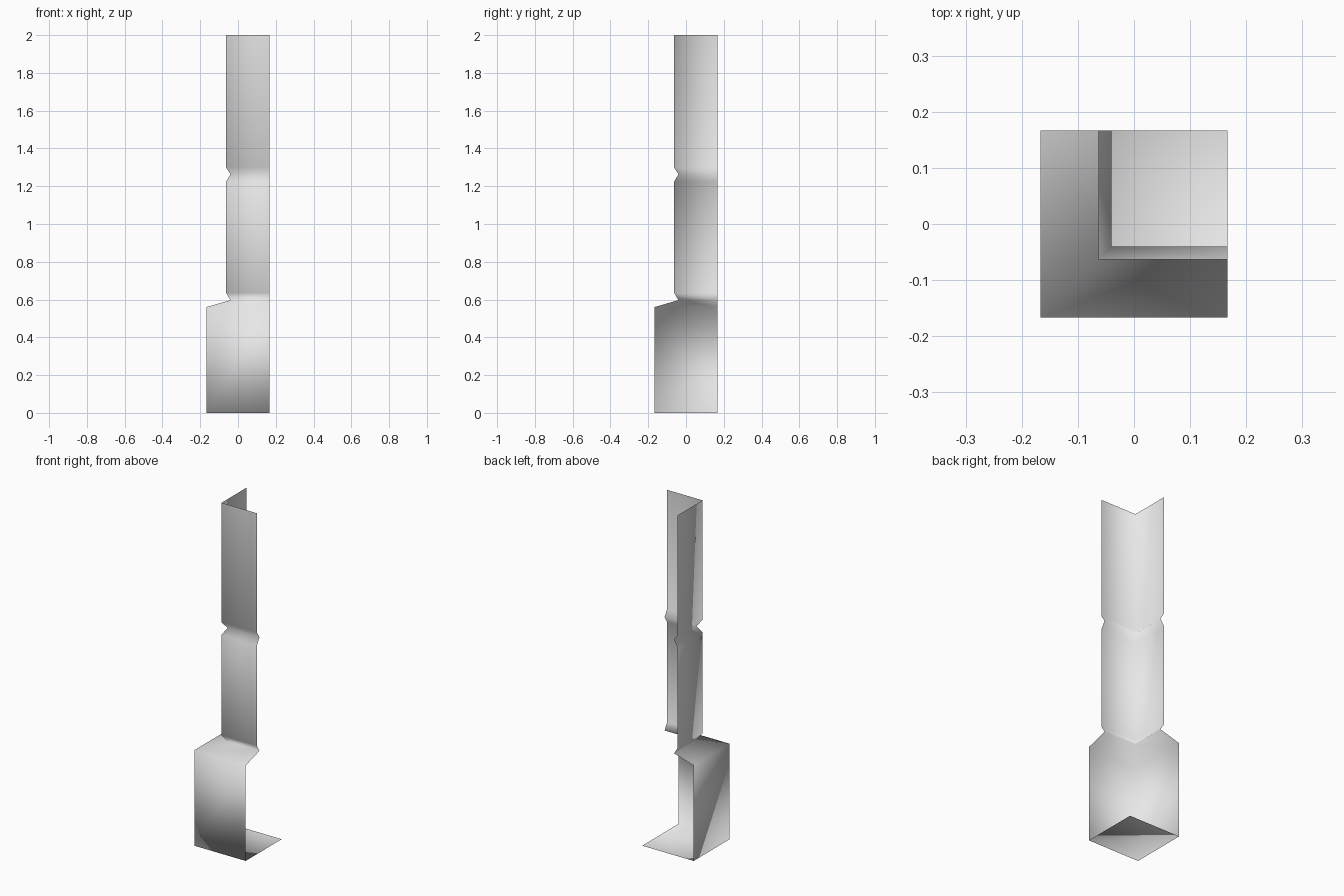
import bpy
import bmesh

cube = bpy.data.objects.get("Cube")
if cube:
    bpy.data.objects.remove(cube, do_unlink=True)

OUTER = 0.167  # open ends of both walls
# corner offset and height, from the plinth up to the open top
PROFILE = [(-0.167, 0), (-0.167, 0.56), (-0.04, 0.597), (-0.063, 0.635),
           (-0.063, 1.225), (-0.04, 1.263), (-0.063, 1.3), (-0.063, 2.0)]

grey = bpy.data.materials.new("light_grey")
grey.use_nodes = True
colour = (0.8, 0.8, 0.8, 1)
grey.diffuse_color = colour
grey.node_tree.nodes["Principled BSDF"].inputs["Base Color"].default_value = colour

# thin corner sheet: each profile step turns the corner between two walls
bm = bmesh.new()
rows = [[bm.verts.new(p) for p in ((d, OUTER, z), (d, d, z), (OUTER, d, z))]
        for d, z in PROFILE]
for low, high in zip(rows, rows[1:]):
    for i in range(2):
        bm.faces.new((low[i], low[i + 1], high[i + 1], high[i]))

# square floor, split across the corner
back, corner, side = rows[0]
far = bm.verts.new((OUTER, OUTER, 0))
bm.faces.new((back, side, corner))
bm.faces.new((back, far, side))

for face in bm.faces:
    face.smooth = True
mesh = bpy.data.meshes.new("corner_post")
bm.to_mesh(mesh)
bm.free()
mesh.materials.append(grey)
post = bpy.data.objects.new("corner_post", mesh)
bpy.context.collection.objects.link(post)
